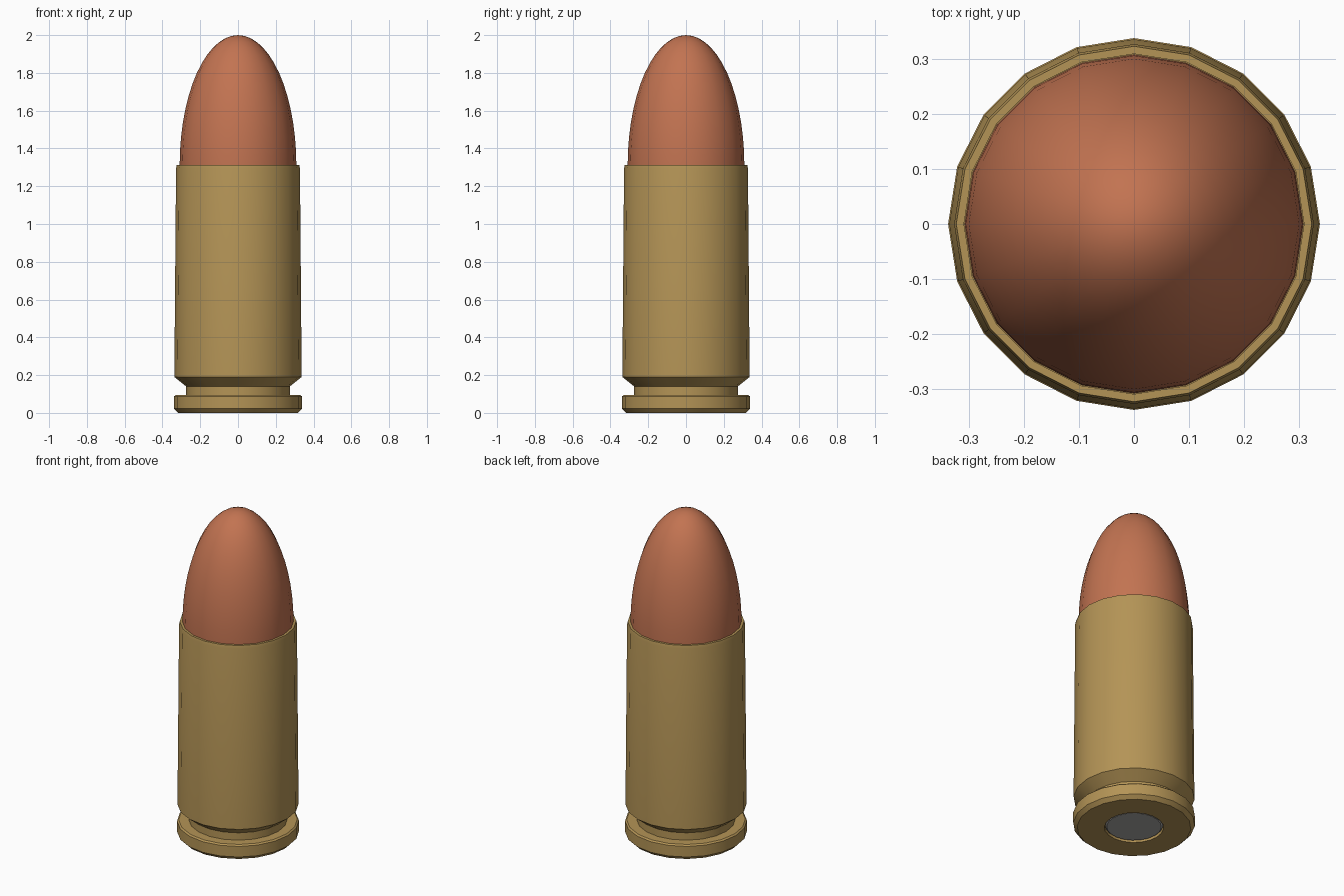
import bpy
import bmesh
from math import sin, cos, pi, radians

SIDES = 20

default = bpy.data.objects.get("Cube")
if default:
    bpy.data.objects.remove(default, do_unlink=True)


def make_material(name, rgb):
    mat = bpy.data.materials.new(name)
    mat.use_nodes = True
    colour = (*rgb, 1)
    mat.diffuse_color = colour
    mat.node_tree.nodes["Principled BSDF"].inputs["Base Color"].default_value = colour
    return mat


def lathe(name, profile, mat):
    """Turn a (radius, height) profile around z; radius 0 makes a pole."""
    bm = bmesh.new()
    rings = []
    for r, z in profile:
        if r == 0:
            rings.append([bm.verts.new((0, 0, z))] * SIDES)
        else:
            angles = [2 * pi * i / SIDES for i in range(SIDES)]
            rings.append([bm.verts.new((r * cos(a), r * sin(a), z)) for a in angles])
    for low, high in zip(rings, rings[1:]):
        for i in range(SIDES):
            j = (i + 1) % SIDES
            corners = dict.fromkeys((low[i], low[j], high[j], high[i]))
            bm.faces.new(list(corners))
    bmesh.ops.recalc_face_normals(bm, faces=bm.faces)
    mesh = bpy.data.meshes.new(name)
    bm.to_mesh(mesh)
    bm.free()
    mesh.materials.append(mat)
    obj = bpy.data.objects.new(name, mesh)
    bpy.context.collection.objects.link(obj)
    bpy.ops.object.select_all(action='DESELECT')
    obj.select_set(True)
    bpy.context.view_layer.objects.active = obj
    bpy.ops.object.shade_smooth_by_angle(angle=radians(30))
    return obj


brass = make_material("brass", (0.456, 0.296, 0.093))
copper = make_material("copper", (0.54, 0.172, 0.083))
steel = make_material("steel grey", (0.40, 0.39, 0.38))

# Case: primer pocket, rim, extractor groove, tapered wall, mouth
lathe("case", [
    (0, 0.05), (0.165, 0.05), (0.165, 0),
    (0.317, 0), (0.339, 0.022), (0.339, 0.087), (0.33, 0.095),
    (0.274, 0.095), (0.274, 0.14), (0.337, 0.19),
    (0.328, 1.295), (0.324, 1.313),
    (0.31, 1.313), (0.31, 1.2), (0, 1.2)], brass)

# Bullet: short seated shank with an elliptical nose
nose = []
STEPS = 14
for k in range(STEPS):
    t = k / STEPS * pi / 2
    nose.append((0.309 * cos(t), 1.31 + 0.69 * sin(t)))
lathe("bullet", [(0, 1.21), (0.309, 1.21)] + nose + [(0, 2.0)], copper)

# Primer: bevelled disc set just inside the base
lathe("primer", [(0, 0.006), (0.152, 0.006), (0.161, 0.014), (0.161, 0.049), (0, 0.049)], steel)
